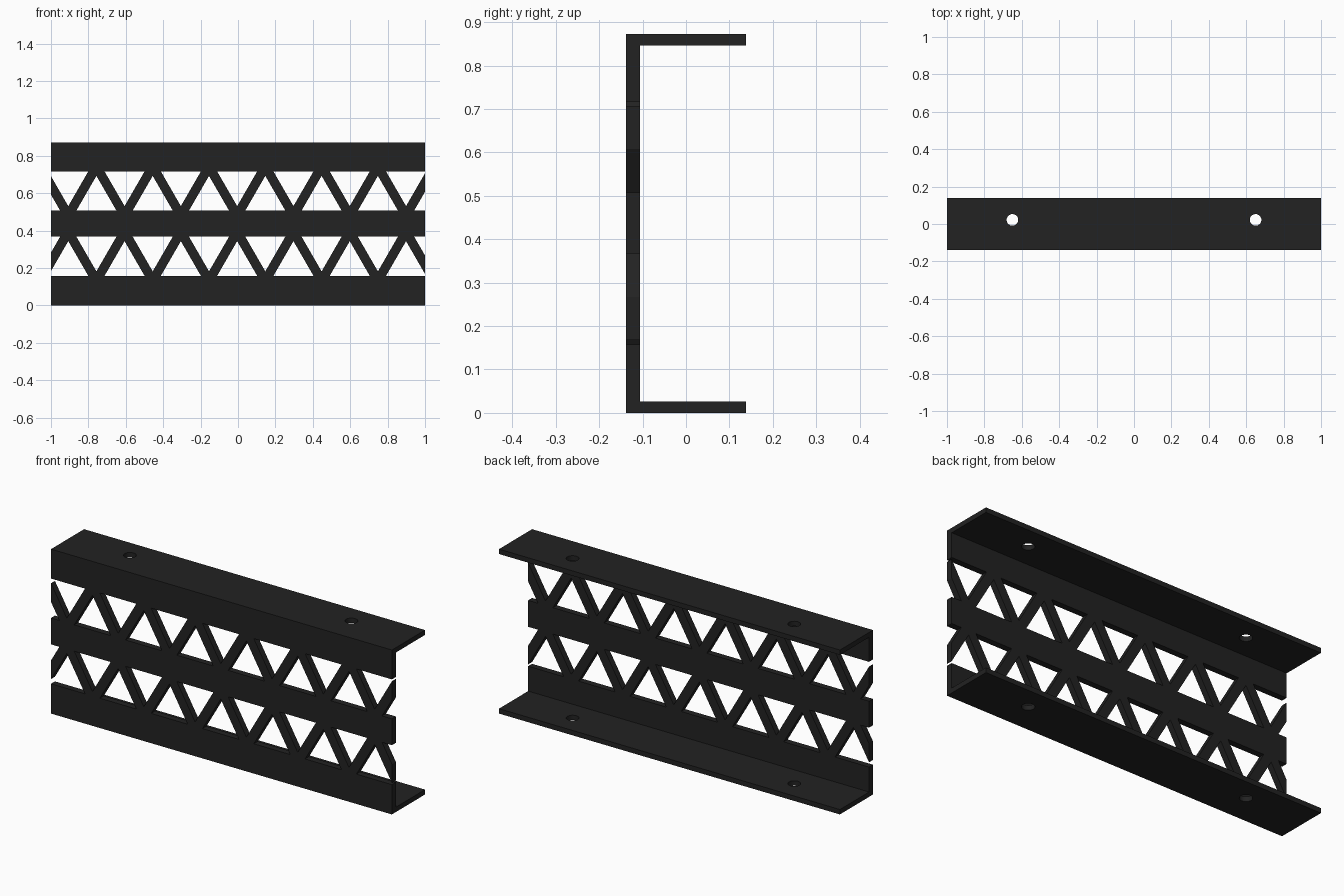
import bpy, bmesh, math

if "Cube" in bpy.data.objects:
    bpy.data.objects.remove(bpy.data.objects["Cube"])

# Main dimensions
LENGTH, DEPTH, HEIGHT = 2.0, 0.277, 0.872
WEB, FLANGE = 0.033, 0.026
PITCH, BASE = 0.301, 0.214
TRI_H = BASE * math.sqrt(3) / 2

black = bpy.data.materials.new("matte black")
black.diffuse_color = (0.016, 0.016, 0.016, 1)
black.use_nodes = True
black.node_tree.nodes["Principled BSDF"].inputs["Base Color"].default_value = black.diffuse_color


def prism(bm, points, offset):
    """Extrude a closed outline along offset into a solid."""
    face = bm.faces.new([bm.verts.new(p) for p in points])
    ext = bmesh.ops.extrude_face_region(bm, geom=[face])["geom"]
    verts = [v for v in ext if isinstance(v, bmesh.types.BMVert)]
    bmesh.ops.translate(bm, verts=verts, vec=offset)


def make_object(name, bm):
    bmesh.ops.recalc_face_normals(bm, faces=bm.faces)
    mesh = bpy.data.meshes.new(name)
    bm.to_mesh(mesh)
    bm.free()
    mesh.materials.append(black)
    obj = bpy.data.objects.new(name, mesh)
    bpy.context.collection.objects.link(obj)
    return obj


# Channel: C-shaped profile run along the length
y0, y1 = -DEPTH / 2, DEPTH / 2
profile = [(y0, 0), (y1, 0), (y1, FLANGE), (y0 + WEB, FLANGE),
           (y0 + WEB, HEIGHT - FLANGE), (y1, HEIGHT - FLANGE),
           (y1, HEIGHT), (y0, HEIGHT)]
bm = bmesh.new()
prism(bm, [(-LENGTH / 2, y, z) for y, z in profile], (LENGTH, 0, 0))
channel = make_object("truss_channel", bm)

# Triangular windows: two mirrored rows of alternating triangles
bm = bmesh.new()
for low, high, first_up in ((0.158, 0.367, 1), (0.507, 0.716, 0)):
    for i in range(15):
        x = -1.058 + i * PITCH / 2
        up = i % 2 == first_up
        z, tip = (low, low + TRI_H) if up else (high, high - TRI_H)
        prism(bm, [(x - BASE / 2, y0 - 0.02, z), (x + BASE / 2, y0 - 0.02, z),
                   (x, y0 - 0.02, tip)], (0, WEB + 0.04, 0))

# Screw holes through both flanges
for x in (-0.65, 0.65):
    ring = [(x + 0.031 * math.cos(a), 0.022 + 0.031 * math.sin(a), -0.1)
            for a in (math.tau * k / 32 for k in range(32))]
    prism(bm, ring, (0, 0, HEIGHT + 0.2))
cutter = make_object("window_cutter", bm)
cutter.hide_render = True

# Cut all openings, then drop the cutter
mod = channel.modifiers.new("openings", "BOOLEAN")
mod.operation, mod.solver, mod.object = "DIFFERENCE", "EXACT", cutter
bpy.context.view_layer.objects.active = channel
channel.select_set(True)
bpy.ops.object.modifier_apply(modifier=mod.name)
bpy.data.objects.remove(cutter)
bpy.ops.object.shade_smooth_by_angle(angle=math.radians(30))
